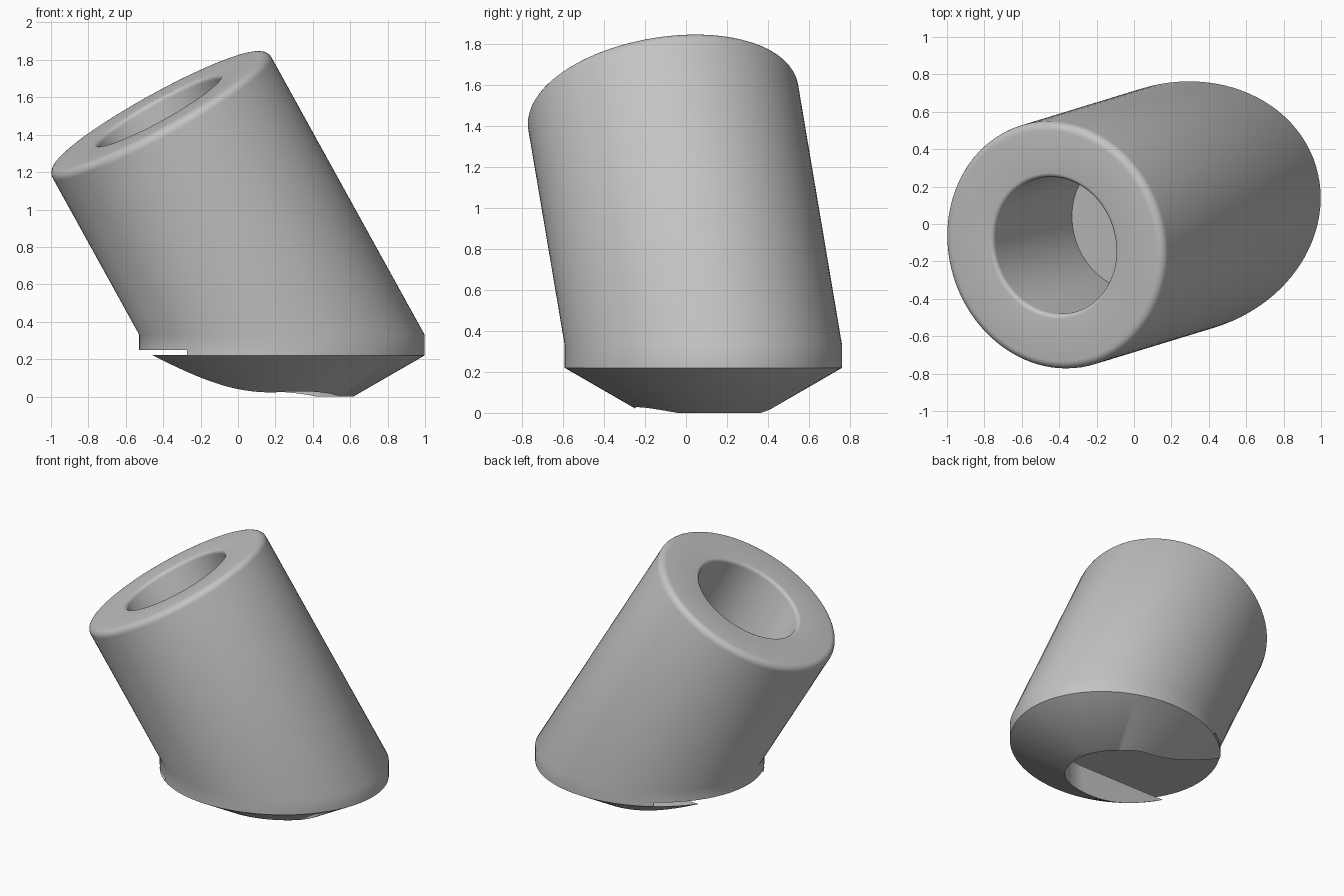
import bpy, bmesh, math
from mathutils import Vector

if "Cube" in bpy.data.objects:
    bpy.data.objects.remove(bpy.data.objects["Cube"])

N = 96
R, HOLE_R = 0.668, 0.37            # tube and bore radius
TILT, AZ = math.radians(30), math.radians(17)
A = Vector((math.cos(AZ), math.sin(AZ), 0))
B = Vector((-math.sin(AZ), math.cos(AZ), 0))
Z = Vector((0, 0, 1))
AXIS = Z * math.cos(TILT) - A * math.sin(TILT)
E1 = A * math.cos(TILT) + Z * math.sin(TILT)
BASE = Vector((0.235, 0.085, 0))
JOIN, RIM = 0.33, 0.22             # heights of the tube joint and chamfer edge
LENGTH = (1.53 - JOIN) / math.cos(TILT)
TOP = BASE + Z * JOIN + AXIS * LENGTH

grey = bpy.data.materials.new("plain_grey")
grey.diffuse_color = (0.55, 0.55, 0.55, 1)
grey.use_nodes = True
grey.node_tree.nodes["Principled BSDF"].inputs["Base Color"].default_value = grey.diffuse_color


def make_object(name, bm):
    bmesh.ops.recalc_face_normals(bm, faces=bm.faces)
    me = bpy.data.meshes.new(name)
    bm.to_mesh(me)
    bm.free()
    ob = bpy.data.objects.new(name, me)
    bpy.context.collection.objects.link(ob)
    me.materials.append(grey)
    return ob


def flat_ring(z, inset=0.0):
    """Horizontal section of the tilted tube, optionally offset inwards."""
    a, b, pts = R / math.cos(TILT), R, []
    for i in range(N):
        t = 2 * math.pi * i / N
        c, s = math.cos(t), math.sin(t)
        n = Vector((c / a, s / b)).normalized()
        pts.append(BASE + Z * z + A * (a * c - inset * n.x) + B * (b * s - inset * n.y))
    return pts


def tube_ring(r, depth):
    """Circle square to the tilted axis, at a depth below the top face."""
    return [TOP - AXIS * depth + r * (E1 * math.cos(2 * math.pi * i / N)
            + B * math.sin(2 * math.pi * i / N)) for i in range(N)]


def slot_cutter(name, r, z0, z1):
    """Round-ended slot open towards -x."""
    pts = [(-1.5, -r)]
    for i in range(49):
        t = -math.pi / 2 + math.pi * i / 48
        pts.append((r * math.cos(t), r * math.sin(t)))
    pts.append((-1.5, r))
    bm = bmesh.new()
    f = bm.faces.new([bm.verts.new(BASE + Vector((x, y, z0))) for x, y in pts])
    ext = bmesh.ops.extrude_face_region(bm, geom=[f])
    bmesh.ops.translate(bm, vec=(0, 0, z1 - z0),
                        verts=[v for v in ext["geom"] if isinstance(v, bmesh.types.BMVert)])
    ob = make_object(name, bm)
    ob.hide_render = True
    return ob


# Tilted tube with chamfered foot, rounded lip and blind bore
rings = [flat_ring(0, RIM / math.tan(TILT)), flat_ring(RIM), flat_ring(JOIN)]
lip, edge = 0.045, 0.025
for k in range(7):
    t = math.pi / 2 * k / 6
    rings.append(tube_ring(R - lip + lip * math.cos(t), lip - lip * math.sin(t)))
for k in range(6):
    t = math.pi / 2 * k / 5
    rings.append(tube_ring(HOLE_R + edge - edge * math.sin(t), edge - edge * math.cos(t)))
rings.append(tube_ring(HOLE_R, 0.88))

bm = bmesh.new()
loops = [[bm.verts.new(p) for p in ring] for ring in rings]
for lo, hi in zip(loops, loops[1:]):
    for i in range(N):
        j = (i + 1) % N
        bm.faces.new((lo[i], lo[j], hi[j], hi[i]))
bm.faces.new(loops[0])
bm.faces.new(loops[-1])
body = make_object("tilted_socket", bm)

# Keyhole slot under the foot: narrow neck and thin wide undercut
cutters = [slot_cutter("neck_cutter", 0.335, -0.2, 0.235),
           slot_cutter("undercut_cutter", 0.54, RIM + 0.001, 0.25)]
bpy.context.view_layer.objects.active = body
body.select_set(True)
for c in cutters:
    m = body.modifiers.new(c.name, 'BOOLEAN')
    m.operation, m.solver, m.object = 'DIFFERENCE', 'EXACT', c
    bpy.ops.object.modifier_apply(modifier=m.name)
for c in cutters:
    bpy.data.objects.remove(c)

bpy.ops.object.select_all(action='DESELECT')
body.select_set(True)
bpy.ops.object.shade_smooth_by_angle(angle=math.radians(32))
